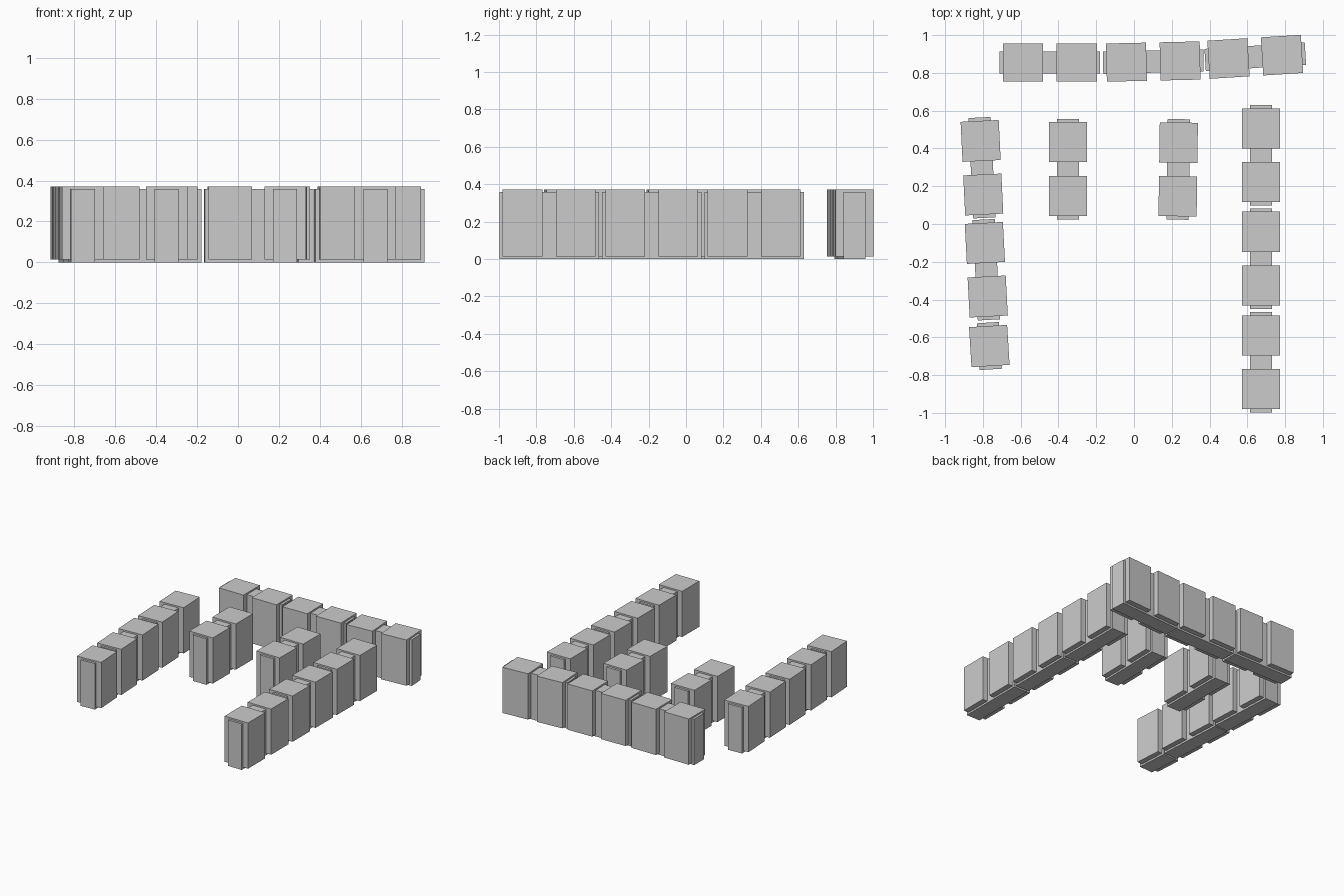
import bpy, bmesh
from math import radians
from mathutils import Matrix, Vector

if "Cube" in bpy.data.objects:
    bpy.data.objects.remove(bpy.data.objects["Cube"])


def add_box(bm, lo, hi):
    lo, hi = Vector(lo), Vector(hi)
    m = Matrix.Translation((lo + hi) / 2) @ Matrix.Diagonal((*(hi - lo), 1))
    bmesh.ops.create_cube(bm, size=1, matrix=m)


def wall_segment(name, x, y, angle, blocks=(-0.142, 0.142)):
    """Upright blocks joined by a narrower core, running along local x."""
    parts = {"blocks": bmesh.new(), "core": bmesh.new()}
    # wide stone blocks
    for c in blocks:
        add_box(parts["blocks"], (c - 0.106, -0.101, 0.014), (c + 0.106, 0.101, 0.371))
    # narrow core that pokes out at both ends and underneath
    reach = max(blocks) + 0.124
    add_box(parts["core"], (-reach, -0.059, 0.0), (reach, 0.059, 0.359))
    for part, bm in parts.items():
        mesh = bpy.data.meshes.new(f"{name}_{part}")
        bm.to_mesh(mesh)
        bm.free()
        ob = bpy.data.objects.new(f"{name}_{part}", mesh)
        ob.location = (x, y, 0)
        ob.rotation_euler.z = radians(angle)
        bpy.context.collection.objects.link(ob)


# straight right wall
for i, y in enumerate((0.364, -0.183, -0.732)):
    wall_segment(f"right_wall_{i + 1}", 0.672, y, 90)

# gently curving back wall
for i, (x, y, a) in enumerate(((-0.445, 0.855, 0), (0.102, 0.86, 1.3), (0.642, 0.885, 3.6))):
    wall_segment(f"back_wall_{i + 1}", x, y, a)

# slanted left wall, ending in a single block
wall_segment("left_wall_1", -0.805, 0.298, 92.8)
wall_segment("left_wall_2", -0.782, -0.242, 93)
wall_segment("left_wall_end", -0.766, -0.646, 93.5, blocks=(0,))

# two short inner walls
wall_segment("inner_wall_left", -0.349, 0.291, 90)
wall_segment("inner_wall_right", 0.234, 0.289, 89.2)
